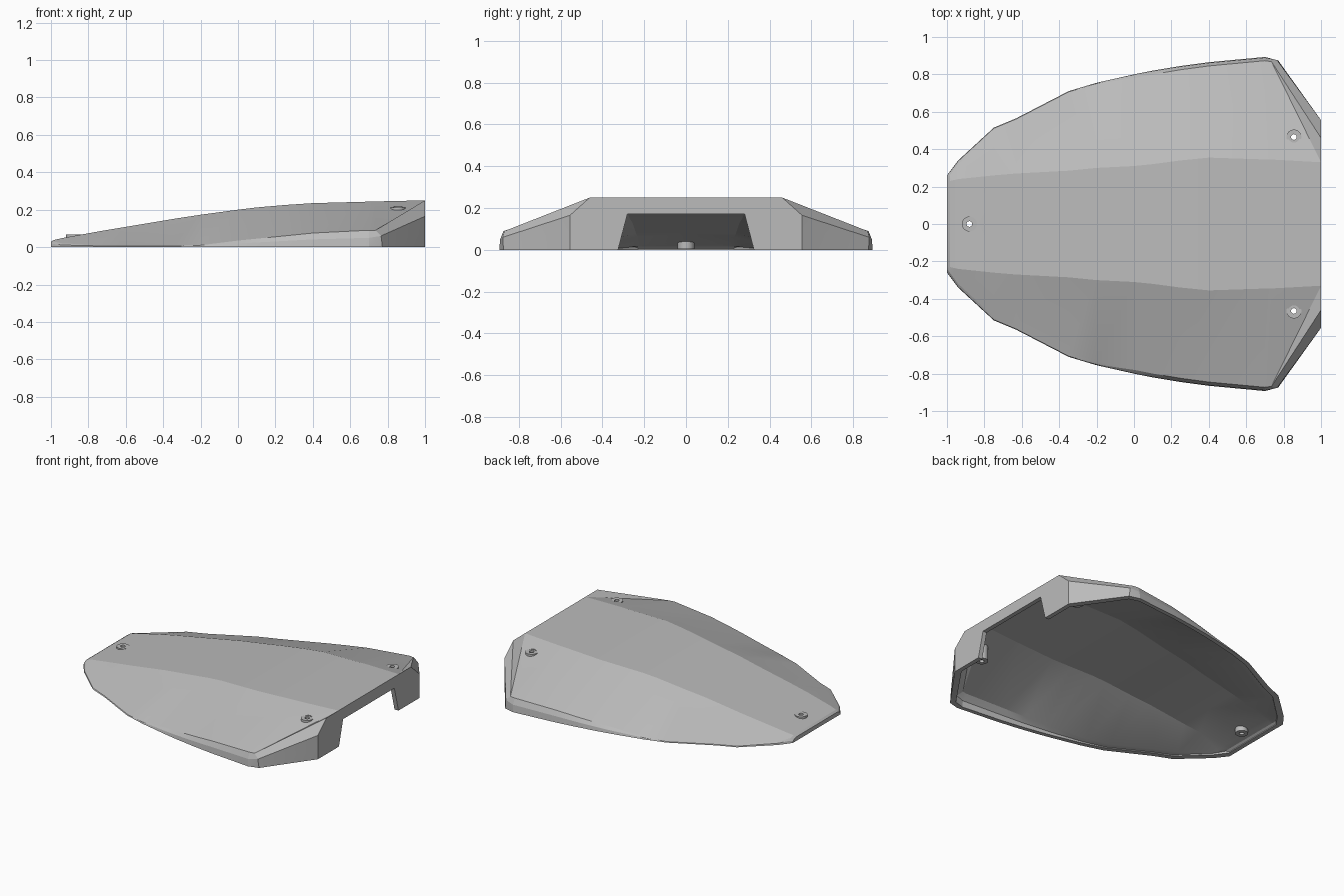
import bpy, bmesh, math
from mathutils import Vector

cube = bpy.data.objects.get("Cube")
if cube:
    bpy.data.objects.remove(cube)

grey = bpy.data.materials.new("plain_grey")
grey.use_nodes = True
colour = (0.5, 0.5, 0.5, 1)
grey.diffuse_color = colour
grey.node_tree.nodes["Principled BSDF"].inputs["Base Color"].default_value = colour


def add_object(name, bm):
    mesh = bpy.data.meshes.new(name)
    bm.to_mesh(mesh)
    bm.free()
    mesh.materials.append(grey)
    obj = bpy.data.objects.new(name, mesh)
    bpy.context.collection.objects.link(obj)
    return obj


def activate(obj):
    bpy.ops.object.select_all(action='DESELECT')
    obj.select_set(True)
    bpy.context.view_layer.objects.active = obj


def smooth(obj, degrees):
    activate(obj)
    bpy.ops.object.shade_smooth_by_angle(angle=math.radians(degrees))


# Cover stations: x, half width, ridge half width, ridge height, shoulder height
stations = [
    (-1, .26, .225, .028, .024), (-.985, .28, .23, .038, .03),
    (-.94, .34, .24, .048, .02), (-.75, .515, .26, .083, .012),
    (-.63, .565, .27, .103, .01), (-.35, .71, .285, .15, .01),
    (-.2, .755, .3, .173, .018), (0, .8, .31, .2, .035),
    (.1, .82, .32, .212, .045), (.25, .845, .34, .225, .06),
    (.4, .865, .355, .235, .075), (.7, .893, .345, .243, .09),
]


def section(x, w, r, h, s):
    shoulder = (x, w - .02, s)
    return [(x, 0, h), (x, r, h), shoulder, shoulder, (x, w - .004, s * .55), (x, w, 0)]


outer = [section(*st) for st in stations]
# Rear corner and tail section
corner = (.735, .868, .09)
outer.append([(.73, 0, .244), (.73, .345, .244), corner, corner, (.765, .876, .06), (.772, .873, 0)])
outer.append([(1, 0, .25), (1, .33, .25), (1, .46, .25), (1, .555, .165), (1, .555, .08), (1, .555, 0)])


def inset(sec):
    # Inside surface, offset by the wall thickness
    top = sec[0][2] - .022
    result = []
    for i, (x, y, z) in enumerate(sec):
        if i < 2:
            y, z = max(0, y - .03), z - .022
        elif i < 4:
            y, z = y - .05, min(z * .87, top)
        else:
            y, z = y - .03, min(z * .87, top)
        result.append((x * .97, y, z))
    return result


def loft(bm, sections):
    rows = [[bm.verts.new(p) for p in sec] for sec in sections]
    for a, b in zip(rows, rows[1:]):
        for i in range(len(a) - 1):
            bm.faces.new((a[i], a[i + 1], b[i]))
            bm.faces.new((a[i + 1], b[i + 1], b[i]))
    # Nose centre and trapezoid notch in the tail wall
    x0, x1 = sections[0][0][0], sections[-1][0][0]
    nose = bm.verts.new((x0, 0, 0))
    notch = [bm.verts.new((x1, y, z)) for y, z in ((.325, 0), (.28, .172), (0, .172))]
    bm.faces.new(rows[0] + [nose])
    bm.faces.new(rows[-1] + notch)
    return [nose] + [row[-1] for row in rows] + notch


# Hollow cover: outside, inside and the rim joining them
bm = bmesh.new()
rim_out = loft(bm, outer)
rim_in = loft(bm, [inset(s) for s in outer])
for i in range(len(rim_out) - 1):
    bm.faces.new((rim_out[i], rim_out[i + 1], rim_in[i + 1], rim_in[i]))
# Mirror across the centre line
copy = bmesh.ops.duplicate(bm, geom=bm.verts[:] + bm.edges[:] + bm.faces[:])["geom"]
for v in copy:
    if isinstance(v, bmesh.types.BMVert):
        v.co.y = -v.co.y
bmesh.ops.remove_doubles(bm, verts=bm.verts[:], dist=.0005)
bmesh.ops.recalc_face_normals(bm, faces=bm.faces[:])
cover = add_object("cover", bm)


def tube(name, x, y, bottom, top, radius, hole):
    bm = bmesh.new()
    n = 32
    rings = []
    for r, z in ((radius, bottom), (radius, top), (hole, top), (hole, bottom)):
        rings.append([bm.verts.new((x + r * math.cos(k * math.tau / n),
                                    y + r * math.sin(k * math.tau / n), z)) for k in range(n)])
    for a, b in zip(rings, rings[1:] + rings[:1]):
        for k in range(n):
            j = (k + 1) % n
            bm.faces.new((a[k], a[j], b[j], b[k]))
    bmesh.ops.recalc_face_normals(bm, faces=bm.faces[:])
    smooth(add_object(name, bm), 30)


# Screw posts with through holes
posts = [("nose_screw_post", -.88, 0, .005, .067),
         ("left_screw_post", .855, .465, .09, .213),
         ("right_screw_post", .855, -.465, .09, .213)]
for name, x, y, bottom, top in posts:
    bm = bmesh.new()
    bmesh.ops.create_cone(bm, cap_ends=True, segments=32, radius1=.03, radius2=.03, depth=1)
    bmesh.ops.translate(bm, verts=bm.verts[:], vec=Vector((x, y, 0)))
    cutter = add_object("hole_cutter", bm)
    cutter.hide_render = True
    activate(cover)
    mod = cover.modifiers.new("hole", 'BOOLEAN')
    mod.operation, mod.solver, mod.object = 'DIFFERENCE', 'EXACT', cutter
    bpy.ops.object.modifier_apply(modifier=mod.name)
    bpy.data.objects.remove(cutter)
    tube(name, x, y, bottom, top, .04, .015)

smooth(cover, 13)
